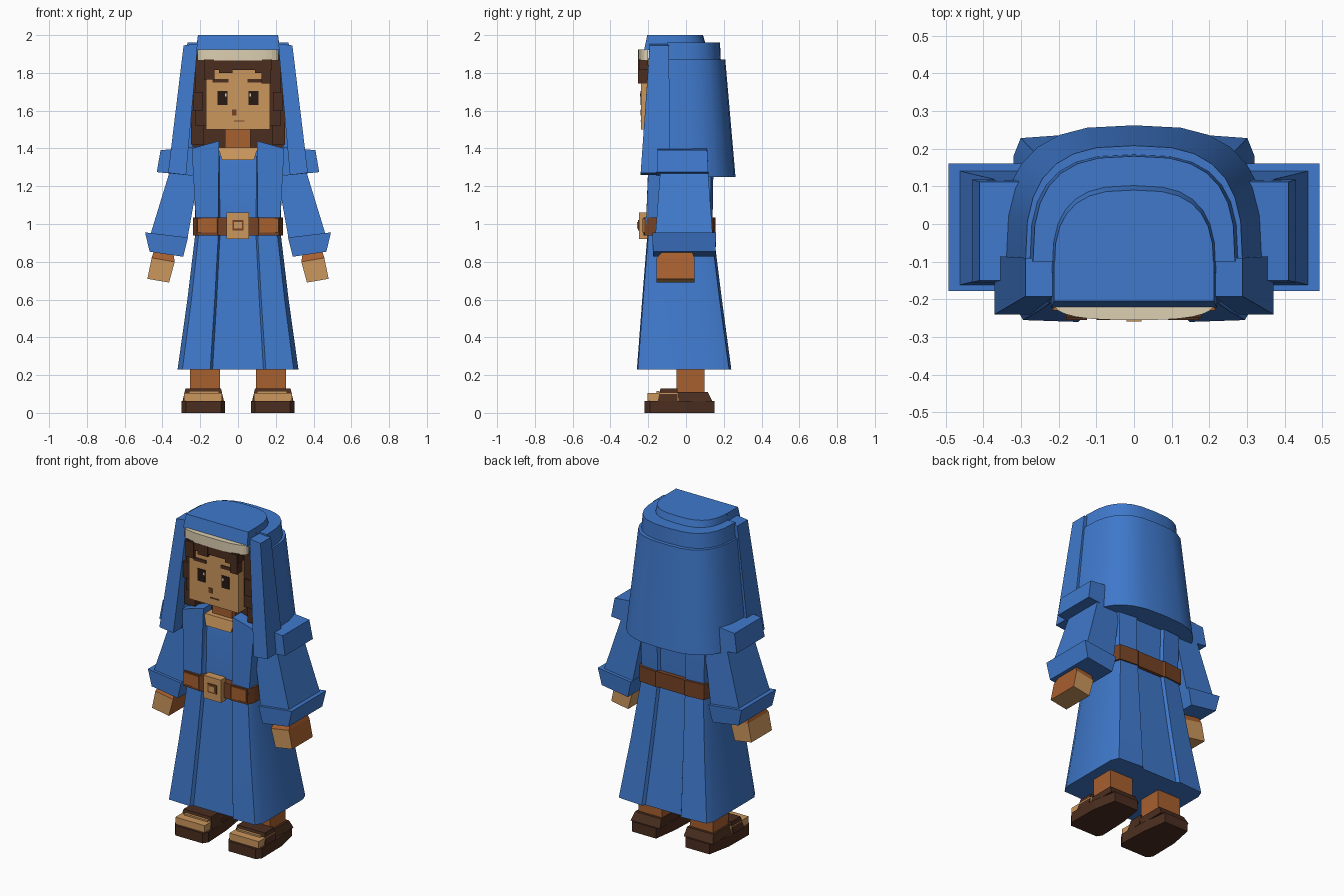
import bpy, bmesh, math
from mathutils import Vector

if "Cube" in bpy.data.objects:
    bpy.data.objects.remove(bpy.data.objects["Cube"], do_unlink=True)


def material(name, r, g, b):
    m = bpy.data.materials.new(name)
    m.use_nodes = True
    m.diffuse_color = (r, g, b, 1)
    m.node_tree.nodes["Principled BSDF"].inputs["Base Color"].default_value = (r, g, b, 1)
    return m


BLUE = material("blue cloth", 0.05, 0.19, 0.60)
TAN = material("light skin", 0.60, 0.31, 0.11)
DEEP = material("deep skin", 0.39, 0.115, 0.028)
LEATHER = material("belt leather", 0.18, 0.055, 0.018)
DARK = material("dark brown", 0.07, 0.027, 0.014)
CREAM = material("cream linen", 0.72, 0.63, 0.44)
EYE = material("eye black", 0.02, 0.01, 0.007)


def loft(name, rings, *mats, side=1, smooth=False):
    """Skin a stack of equal-length rings of points and cap both ends."""
    bm = bmesh.new()
    rows = [[bm.verts.new((x * side, y, z)) for x, y, z in ring] for ring in rings]
    n = len(rows[0])
    for a, b in zip(rows, rows[1:]):
        for i in range(n):
            j = (i + 1) % n
            bm.faces.new((a[i], a[j], b[j], b[i]))
    bm.faces.new(rows[0])
    bm.faces.new(rows[-1])
    bmesh.ops.recalc_face_normals(bm, faces=bm.faces)
    mesh = bpy.data.meshes.new(name)
    bm.to_mesh(mesh)
    bm.free()
    ob = bpy.data.objects.new(name, mesh)
    bpy.context.collection.objects.link(ob)
    for m in mats:
        mesh.materials.append(m)
    if smooth:
        bpy.ops.object.select_all(action="DESELECT")
        ob.select_set(True)
        bpy.context.view_layer.objects.active = ob
        bpy.ops.object.shade_smooth_by_angle(angle=math.radians(32))
    return ob


def rect(z, x0, x1, y0, y1, tilt=0):
    mid = (x0 + x1) / 2
    return [(x, y, z + tilt * (x - mid))
            for x, y in ((x0, y0), (x1, y0), (x1, y1), (x0, y1))]


def box(name, mat, x0, x1, y0, y1, z0, z1, side=1):
    return loft(name, [rect(z0, x0, x1, y0, y1), rect(z1, x0, x1, y0, y1)], mat, side=side)


def pleated(z, hx, y0, y1, fold=0.018):
    """Robe outline with recessed middle panels front and back."""
    half = [(0.42 * hx, y0 + fold), (0.46 * hx, y0), (0.92 * hx, y0 + 0.005),
            (hx, y0 + 0.05), (hx, y1 - 0.06), (0.94 * hx, y1 - 0.012),
            (0.42 * hx, y1), (0.38 * hx, y1 - fold)]
    return [(x, y, z) for x, y in half] + [(-x, y, z) for x, y in reversed(half)]


def arch(z, hx, yf, yb, n=14):
    """Rounded-back outline, straight across the front."""
    pts = []
    for i in range(n + 1):
        t = math.pi * i / n
        c, s = math.cos(t), max(math.sin(t), 0)
        pts.append((math.copysign(hx * abs(c) ** 0.7, c), yf + (yb - yf) * s ** 0.7, z))
    return pts


SIDES = (("left", 1), ("right", -1))

# Robe and belt
loft("robe_skirt", [pleated(0.23, 0.32, -0.26, 0.24), pleated(0.6, 0.268, -0.232, 0.19),
                    pleated(1.0, 0.22, -0.2, 0.14)], BLUE, smooth=True)
loft("robe_torso", [pleated(0.98, 0.225, -0.195, 0.14), pleated(1.28, 0.235, -0.185, 0.145),
                    pleated(1.36, 0.235, -0.17, 0.14)], BLUE, smooth=True)
box("robe_shoulders", BLUE, -0.24, 0.24, -0.09, 0.14, 1.34, 1.41)
loft("belt", [pleated(z, 0.237, -0.225, 0.155, 0.006) for z in (0.94, 1.035)], LEATHER)
box("buckle", TAN, -0.06, 0.058, -0.25, -0.2, 0.92, 1.06)
box("buckle_inset", LEATHER, -0.03, 0.03, -0.255, -0.249, 0.965, 1.02)
box("buckle_pin", TAN, -0.02, 0.02, -0.259, -0.254, 0.975, 1.01)

# Head, neck and face
box("head", TAN, -0.17, 0.17, -0.238, 0.02, 1.5, 1.87)
box("neck", DEEP, -0.07, 0.065, -0.15, 0, 1.36, 1.51)
loft("neck_opening", [rect(1.34, -0.085, 0.085, -0.195, -0.08),
                      rect(1.405, -0.105, 0.105, -0.18, -0.08)], TAN)
box("hair_back", DARK, -0.24, 0.24, -0.115, 0.02, 1.4, 1.92)
box("hair_fringe", DARK, -0.18, 0.18, -0.25, -0.2, 1.815, 1.87)
for x0, x1, z in ((-0.18, -0.125, 1.765), (-0.1, -0.03, 1.8), (0.09, 0.165, 1.8),
                  (0.125, 0.172, 1.745)):
    box("fringe_lock", DARK, x0, x1, -0.255, -0.2, z, 1.865)
box("mouth", LEATHER, -0.022, 0.035, -0.241, -0.236, 1.542, 1.549)
box("nose_shadow", LEATHER, -0.032, -0.008, -0.242, -0.236, 1.575, 1.605)
loft("headband", [arch(z, 0.215, -0.2, -0.255) for z in (1.865, 1.925)], CREAM)

# Veil
loft("veil_back", [arch(1.25, 0.355, -0.1, 0.262), arch(1.87, 0.288, -0.1, 0.208)],
     BLUE, smooth=True)
loft("veil_upper", [arch(1.85, 0.278, -0.1, 0.185), arch(1.96, 0.268, -0.1, 0.18)],
     BLUE, smooth=True)
loft("veil_crown", [arch(1.9, 0.225, -0.13, 0.12), arch(2.0, 0.212, -0.13, 0.09)],
     BLUE, smooth=True)
loft("veil_brow", [rect(1.92, -0.22, 0.22, -0.222, -0.1),
                   rect(2.0, -0.212, 0.212, -0.205, -0.1)], BLUE)

for label, s in SIDES:
    # Veil lappet hanging in front of the shoulder
    loft(label + "_lappet", [rect(1.265, 0.275, 0.37, -0.24, -0.085, 0.12),
                             rect(1.95, 0.213, 0.288, -0.192, -0.09, -0.12)], BLUE, side=s)
    # Robe front panel beside the neck opening
    loft(label + "_chest_panel", [rect(1.0, 0.105, 0.222, -0.212, -0.08),
                                  rect(1.42, 0.1, 0.245, -0.195, -0.08, -0.28)], BLUE, side=s)
    # Shoulder band, sleeve and cuff
    loft(label + "_shoulder_band", [rect(1.265, 0.24, 0.43, -0.155, 0.118, 0.1),
                                    rect(1.4, 0.22, 0.41, -0.15, 0.112, -0.1)], BLUE, side=s)
    loft(label + "_sleeve", [rect(0.92, 0.27, 0.468, -0.163, 0.142, 0.1),
                             rect(1.3, 0.2, 0.355, -0.135, 0.115)], BLUE, side=s)
    loft(label + "_cuff", [rect(0.84, 0.29, 0.468, -0.175, 0.155, 0.15),
                           rect(0.942, 0.265, 0.492, -0.178, 0.16, 0.12)], BLUE, side=s)
    # Hand, with the deeper tone on the outer face of one
    hand = loft(label + "_hand", [rect(0.70, 0.365, 0.48, -0.155, 0.045, 0.17),
                                  rect(0.81, 0.335, 0.457, -0.155, 0.045, 0.17),
                                  rect(0.86, 0.345, 0.445, -0.12, 0.03)], TAN, DEEP, side=s)
    for p in hand.data.polygons:
        p.material_index = int(p.normal.x > 0.6 or p.center.z > 0.82)
    # Belt patch
    box(label + "_belt_patch", DEEP, 0.115, 0.215, -0.229, -0.219, 0.955, 1.03, s)
    # Side hair, stepped in blocks
    box(label + "_hair_side", DARK, 0.165, 0.225, -0.185, -0.05, 1.52, 1.87, s)
    box(label + "_hair_lower", DARK, 0.18, 0.25, -0.165, -0.05, 1.42, 1.6, s)
    box(label + "_hair_middle", DARK, 0.185, 0.235, -0.2, -0.05, 1.6, 1.7, s)
    # Eye and brow
    box(label + "_eye", EYE, 0.055, 0.108, -0.242, -0.236, 1.63, 1.705, s)
    box(label + "_eye_glint", CREAM, 0.06, 0.07, -0.244, -0.241, 1.675, 1.69, s)
    box(label + "_brow", DARK, 0.05, 0.135, -0.243, -0.236, 1.748, 1.768, s)
    # Leg and foot
    box(label + "_leg", DEEP, 0.095, 0.255, -0.05, 0.098, 0.06, 0.3, s)
    box(label + "_toes", TAN, 0.085, 0.285, -0.205, -0.04, 0.05, 0.105, s)
    # Sandal
    outline = [(0.09, -0.22), (0.275, -0.22), (0.298, -0.19), (0.295, 0.0), (0.265, 0.15),
               (0.1, 0.15), (0.078, 0.0), (0.07, -0.19)]
    loft(label + "_sole", [[(x, y, z) for x, y in outline] for z in (0, 0.062)], DARK, side=s)
    loft(label + "_instep_strap", [rect(0.06, 0.074, 0.294, -0.15, -0.045),
                                   rect(0.13, 0.09, 0.278, -0.135, -0.045)], DARK, side=s)
    loft(label + "_heel_strap", [rect(0.06, 0.082, 0.282, -0.05, 0.14),
                                 rect(0.11, 0.088, 0.268, -0.05, 0.115)], DARK, side=s)
    box(label + "_strap_trim", TAN, 0.1, 0.26, -0.156, -0.14, 0.085, 0.115, s)
